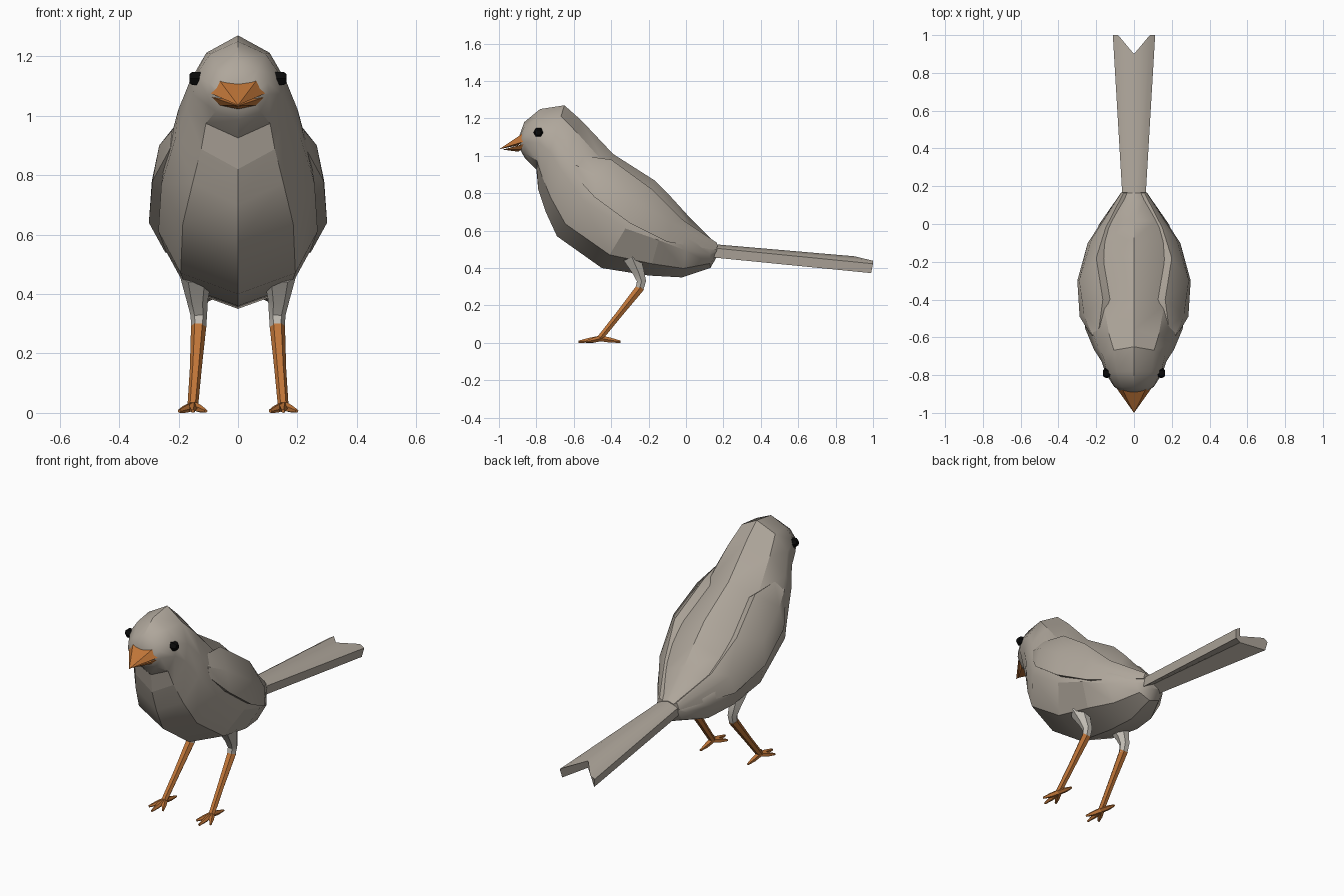
import bpy, math
from mathutils import Vector

if "Cube" in bpy.data.objects:
    bpy.data.objects.remove(bpy.data.objects["Cube"])


def material(name, rgb):
    m = bpy.data.materials.new(name)
    m.diffuse_color = (*rgb, 1)
    m.use_nodes = True
    m.node_tree.nodes["Principled BSDF"].inputs["Base Color"].default_value = m.diffuse_color
    return m


GREY = material("warm_grey_feathers", (0.43, 0.385, 0.33))
PALE = material("pale_thigh", (0.53, 0.50, 0.45))
ORANGE = material("orange", (0.53, 0.18, 0.04))
BLACK = material("black", (0.003, 0.003, 0.003))


def make(name, verts, faces, mat, angle=30):
    mesh = bpy.data.meshes.new(name)
    mesh.from_pydata([tuple(v) for v in verts], [], faces)
    mesh.materials.append(mat)
    ob = bpy.data.objects.new(name, mesh)
    bpy.context.collection.objects.link(ob)
    bpy.ops.object.select_all(action='DESELECT')
    ob.select_set(True)
    bpy.context.view_layer.objects.active = ob
    bpy.ops.object.mode_set(mode='EDIT')
    bpy.ops.mesh.select_all(action='SELECT')
    bpy.ops.mesh.normals_make_consistent(inside=False)
    bpy.ops.object.mode_set(mode='OBJECT')
    if angle:
        bpy.ops.object.shade_smooth_by_angle(angle=math.radians(angle))
    return ob


def loft(name, rings, mat, angle=30):
    """Skin a list of equal closed rings and cap both ends."""
    n = len(rings[0])
    verts = [v for r in rings for v in r]
    faces = [(i * n + j, i * n + (j + 1) % n, (i + 1) * n + (j + 1) % n, (i + 1) * n + j)
             for i in range(len(rings) - 1) for j in range(n)]
    faces += [tuple(range(n)), tuple(range(len(verts) - n, len(verts)))]
    return make(name, verts, faces, mat, angle)


def tube(name, points, mat, sides=6, flat=1.0, angle=40):
    """Tapered limb through (x, y, z, radius) points."""
    rings = []
    for i, p in enumerate(points):
        a, b = points[max(i - 1, 0)], points[min(i + 1, len(points) - 1)]
        d = (Vector(b[:3]) - Vector(a[:3])).normalized()
        side = Vector((1, 0, 0)) if abs(d.x) < 0.8 else Vector((0, 1, 0))
        side = (side - d * side.dot(d)).normalized()
        up = d.cross(side)
        rings.append([Vector(p[:3]) + p[3] * (side * math.cos(t) + up * math.sin(t) * flat)
                      for t in (math.tau * k / sides for k in range(sides))])
    return loft(name, rings, mat, angle)


def mirrored(points, s):
    return [(p[0] * s, *p[1:]) for p in points]


# Body: tilted rings given as top y, top z, bottom y, bottom z, half width
stations = [
    (-0.89, 1.11, -0.885, 1.03, 0.065), (-0.865, 1.18, -0.86, 0.985, 0.105),
    (-0.78, 1.25, -0.80, 0.925, 0.15), (-0.65, 1.27, -0.79, 0.82, 0.172),
    (-0.56, 1.19, -0.75, 0.70, 0.212), (-0.39, 1.01, -0.69, 0.57, 0.258),
    (-0.17, 0.87, -0.45, 0.40, 0.268), (-0.08, 0.78, -0.20, 0.36, 0.245),
    (0.02, 0.67, -0.02, 0.35, 0.185), (0.125, 0.565, 0.13, 0.40, 0.095),
    (0.165, 0.53, 0.165, 0.46, 0.06)]
half = [(0, 1), (0.62, 0.87), (0.95, 0.65), (1, 0.45), (0.72, 0.15), (0, 0)]
section = half + [(-x, h) for x, h in half[-2:0:-1]]
body = loft("body", [[(x * w, by + (ty - by) * h, bz + (tz - bz) * h) for x, h in section]
                     for ty, tz, by, bz, w in stations], GREY, 32)
# Flat throat collar and thigh panels
for p in body.data.polygons:
    ring, col = divmod(p.index, len(section))
    if (ring == 2 and col in (4, 5)) or (ring == 6 and col in (3, 6)):
        p.use_smooth = False

# Tail: shallow roof-shaped blade with a notched end
tail = []
for y_mid, y_tip, w, z, drop in [(0.12, 0.12, 0.06, 0.53, 0.02), (0.90, 1.0, 0.112, 0.463, 0.04)]:
    tail.append([(0, y_mid, z), (w * 0.75, y_tip, z - drop * 0.6), (w, y_tip, z - drop),
                 (w * 0.92, y_tip - 0.01, z - drop - 0.05), (0, y_mid, z - 0.04),
                 (-w * 0.92, y_tip - 0.01, z - drop - 0.05), (-w, y_tip, z - drop),
                 (-w * 0.75, y_tip, z - drop * 0.6)])
loft("tail", tail, GREY, 25)

# Beak halves
make("upper_beak", [(0, -0.885, 1.11), (0.062, -0.875, 1.118), (0.092, -0.87, 1.075),
                    (0, -0.90, 1.055), (-0.092, -0.87, 1.075), (-0.062, -0.875, 1.118),
                    (0, -1.0, 1.035)],
     [(i, (i + 1) % 6, 6) for i in range(6)] + [tuple(range(6))], ORANGE, 20)
make("lower_beak", [(0.088, -0.87, 1.062), (0.06, -0.88, 1.035), (0, -0.895, 1.022),
                    (-0.06, -0.88, 1.035), (-0.088, -0.87, 1.062), (0, -0.88, 1.06),
                    (0, -0.98, 1.033)],
     [(i, (i + 1) % 6, 6) for i in range(6)] + [tuple(range(6))], ORANGE, 20)

# Folded wing: rows of upper, middle and lower edge points
wing_rows = [
    [(0.185, -0.55, 1.00), (0.222, -0.59, 0.95), (0.228, -0.59, 0.89)],
    [(0.165, -0.40, 0.98), (0.265, -0.48, 0.90), (0.288, -0.49, 0.78)],
    [(0.20, -0.18, 0.82), (0.290, -0.30, 0.78), (0.300, -0.30, 0.64)],
    [(0.15, -0.02, 0.66), (0.225, -0.08, 0.64), (0.245, -0.10, 0.54)],
    [(0.055, 0.165, 0.535), (0.065, 0.168, 0.52), (0.07, 0.165, 0.495)]]

for s, label in ((1, "left"), (-1, "right")):
    rings = []
    for a, b, c in wing_rows:
        inner = [(c[0] - 0.04, c[1], c[2]), (a[0] - 0.04, a[1], a[2] - 0.03)]
        rings.append(mirrored([a, b, c] + inner, s))
    loft(label + "_wing", rings, GREY, 38)

    # Eye: small faceted stud
    tube(label + "_eye", mirrored([(0.125, -0.785, 1.125, 0.026), (0.152, -0.79, 1.125, 0.026),
                                   (0.164, -0.79, 1.125, 0.016)], s), BLACK, 6)

    # Leg: pale thigh and orange shin
    tube(label + "_thigh", mirrored([(0.14, -0.29, 0.46, 0.055), (0.137, -0.255, 0.38, 0.036),
                                     (0.132, -0.238, 0.33, 0.028), (0.132, -0.25, 0.285, 0.025)], s), PALE)
    tube(label + "_shin", mirrored([(0.132, -0.243, 0.297, 0.026), (0.142, -0.36, 0.15, 0.02),
                                    (0.152, -0.46, 0.025, 0.018)], s), ORANGE)

    # Foot: three front toes and one hind toe
    for name, x, y in (("inner_toe", 0.108, -0.535), ("middle_toe", 0.152, -0.575),
                       ("outer_toe", 0.198, -0.535), ("hind_toe", 0.152, -0.35)):
        mid = ((0.152 + x) / 2, (y - 0.455) / 2)
        tube(label + "_" + name, mirrored([(0.152, -0.455, 0.024, 0.016), (*mid, 0.014, 0.014),
                                           (x, y, 0.006, 0.006)], s), ORANGE, 5)
